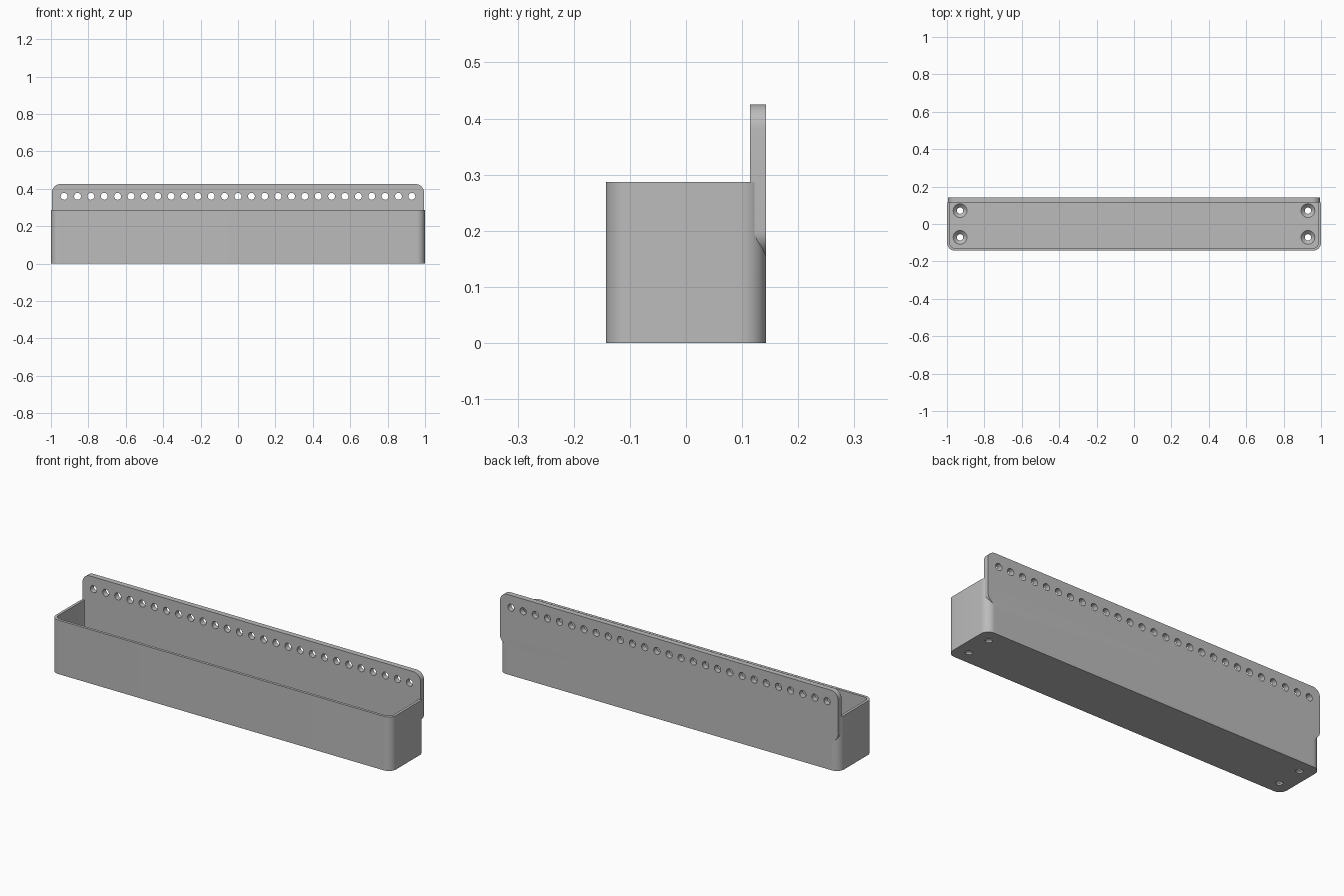
import bpy, bmesh
from math import sin, cos, radians
from mathutils import Matrix, Vector

cube = bpy.data.objects.get("Cube")
if cube:
    bpy.data.objects.remove(cube, do_unlink=True)

grey = bpy.data.materials.new("plain grey")
grey.use_nodes = True
COLOR = (0.5, 0.5, 0.5, 1)
grey.diffuse_color = COLOR
grey.node_tree.nodes["Principled BSDF"].inputs["Base Color"].default_value = COLOR

HALF_Y = 0.143      # half depth of the trough
WALL = 0.0143       # side and front wall thickness
BACK = 0.114        # front face of the back plate
FLOOR = 0.0286
RIM = 0.287
TOP = 0.425
R = 0.043           # corner radius
PLATE_X = 0.994


def arc(cx, cy, r, a0, a1, n=10):
    """Points on an arc, angles in degrees."""
    angles = [radians(a0 + (a1 - a0) * i / n) for i in range(n + 1)]
    return [(cx + r * cos(a), cy + r * sin(a)) for a in angles]


def mirrored(right):
    """Close a right half outline (listed bottom to top) across x = 0."""
    return right + [(-x, y) for x, y in reversed(right)]


def prism(name, outline, low, high, upright=False):
    """Extrude an outline along z, or along y when upright."""
    bm = bmesh.new()
    if upright:
        pts = [(x, low, z) for x, z in outline]
        push = Vector((0, high - low, 0))
    else:
        pts = [(x, y, low) for x, y in outline]
        push = Vector((0, 0, high - low))
    face = bm.faces.new([bm.verts.new(p) for p in pts])
    new = bmesh.ops.extrude_face_region(bm, geom=[face])["geom"]
    bmesh.ops.translate(bm, vec=push, verts=[v for v in new if isinstance(v, bmesh.types.BMVert)])
    bmesh.ops.recalc_face_normals(bm, faces=bm.faces)
    return finish(name, bm)


def finish(name, bm):
    mesh = bpy.data.meshes.new(name)
    bm.to_mesh(mesh)
    bm.free()
    mesh.materials.append(grey)
    obj = bpy.data.objects.new(name, mesh)
    bpy.context.collection.objects.link(obj)
    return obj


def combine(target, other, operation):
    """Apply a boolean and drop the helper object."""
    mod = target.modifiers.new("boolean", "BOOLEAN")
    mod.operation = operation
    mod.solver = "EXACT"
    mod.object = other
    bpy.ops.object.select_all(action="DESELECT")
    bpy.context.view_layer.objects.active = target
    target.select_set(True)
    bpy.ops.object.modifier_apply(modifier=mod.name)
    bpy.data.objects.remove(other, do_unlink=True)


def cone(bm, r1, r2, depth, matrix):
    bmesh.ops.create_cone(bm, cap_ends=True, segments=24, radius1=r1, radius2=r2,
                          depth=depth, matrix=matrix)


# Trough body with rounded vertical corners
cx, cy = 1 - R, HALF_Y - R
body = mirrored(arc(cx, -cy, R, -90, 0) + arc(cx, cy, R, 0, 90))
planter = prism("trough_with_back_plate", body, 0, RIM)

# Cavity, rounded like the body and cut straight along the back plate
r = R - WALL
back = [p for p in arc(cx, cy, r, 0, 90) if p[1] < BACK - 0.001]
dy = BACK - cy
back.append((cx + (r * r - dy * dy) ** 0.5, BACK))
cavity = prism("cavity_cutter", mirrored(arc(cx, -cy, r, -90, 0) + back), FLOOR, RIM + 0.1)
combine(planter, cavity, "DIFFERENCE")

# Back plate: rounded top, lower ends slanting into the trough corners
ex = PLATE_X - R
side = [(0.94, 0.015), (0.94, 0.129)] + arc(ex, 0.2, R, -45, 0, 6) + arc(ex, TOP - R, R, 0, 90)
plate = prism("back_plate", mirrored(side), BACK, HALF_Y, upright=True)
combine(planter, plate, "UNION")

# Row of hanging holes through the plate
bm = bmesh.new()
turn = Matrix.Rotation(radians(90), 4, "X")
for i in range(27):
    cone(bm, 0.0185, 0.0185, 0.1, Matrix.Translation(((i - 13) * 0.0715, 0.128, 0.36)) @ turn)
combine(planter, finish("plate_hole_cutter", bm), "DIFFERENCE")

# Countersunk screw holes in the floor
SPOTS = [(x, y) for x in (-0.93, 0.93) for y in (-0.0715, 0.0715)]
for r1, r2, low, high in ((0.017, 0.017, -0.05, 0.1), (0.015, 0.039, 0.0066, 0.0306)):
    bm = bmesh.new()
    for x, y in SPOTS:
        cone(bm, r1, r2, high - low, Matrix.Translation((x, y, (low + high) / 2)))
    combine(planter, finish("floor_hole_cutter", bm), "DIFFERENCE")

# Smooth the rounded corners, keep other edges sharp
bpy.ops.object.select_all(action="DESELECT")
planter.select_set(True)
bpy.context.view_layer.objects.active = planter
bpy.ops.object.shade_smooth_by_angle(angle=radians(30))
